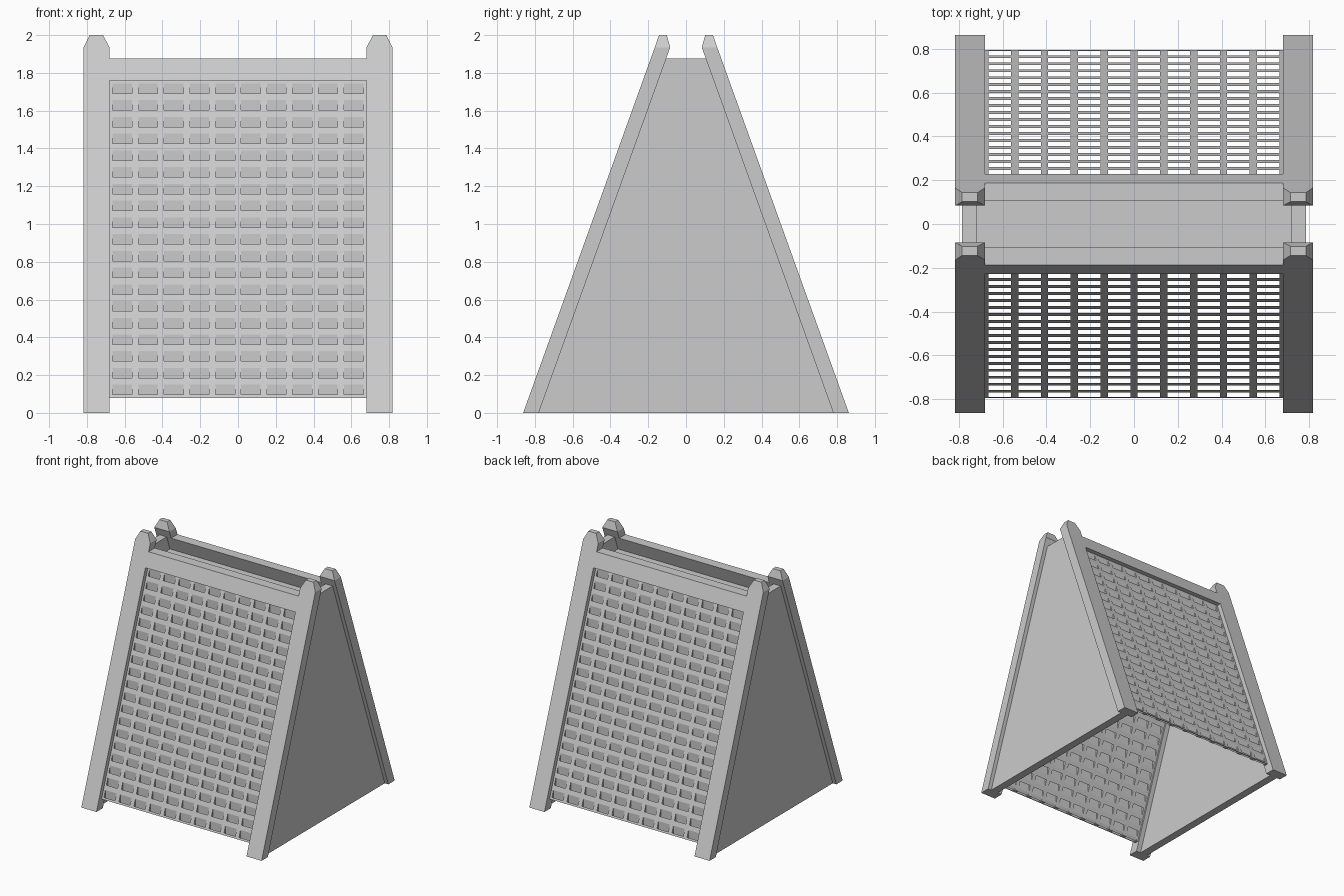
import bpy, bmesh

if "Cube" in bpy.data.objects:
    bpy.data.objects.remove(bpy.data.objects["Cube"])

SLOPE = 0.36                      # lean of both faces (y per z)
T = 0.03                          # lattice thickness along y


def line(y0, z):
    """y of a leaning line that starts at y0 on the ground."""
    return y0 + SLOPE * z


def add_loft(bm, rings):
    """Closed solid through rings of equal vertex count."""
    vs = [[bm.verts.new(p) for p in r] for r in rings]
    n = len(vs[0])
    bm.faces.new(vs[0])
    bm.faces.new(vs[-1])
    for a, b in zip(vs, vs[1:]):
        for i in range(n):
            j = (i + 1) % n
            bm.faces.new((a[i], a[j], b[j], b[i]))


def add_prism(bm, profile, x0, x1):
    """Extrude a (y, z) profile along x."""
    add_loft(bm, [[(x, y, z) for y, z in profile] for x in (x0, x1)])


def finish(bm, name, mx=False, my=False):
    bmesh.ops.recalc_face_normals(bm, faces=bm.faces)
    me = bpy.data.meshes.new(name)
    bm.to_mesh(me)
    bm.free()
    ob = bpy.data.objects.new(name, me)
    bpy.context.collection.objects.link(ob)
    if mx or my:
        m = ob.modifiers.new("Mirror", 'MIRROR')
        m.use_axis = (mx, my, False)
        m.use_mirror_merge = False
    return ob


# Leaning corner posts with tapered tips
bm = bmesh.new()
rings = []
for z, xa, xb, ya, yb in ((0, 0.68, 0.817, -0.862, -0.78),
                          (1.935, 0.68, 0.817, line(-0.862, 1.935), line(-0.78, 1.935)),
                          (2.0, 0.715, 0.785, -0.143, -0.102)):
    rings.append([(xa, ya, z), (xb, ya, z), (xb, yb, z), (xa, yb, z)])
add_loft(bm, rings)
finish(bm, "corner_posts", True, True)

# Top boards, flush with the posts
bm = bmesh.new()
add_prism(bm, [(line(-0.862, 1.76), 1.76), (line(-0.862, 1.875), 1.875),
               (line(-0.78, 1.875), 1.875), (line(-0.78, 1.76), 1.76)], -0.68, 0.68)
finish(bm, "top_boards", False, True)

# Solid end walls
bm = bmesh.new()
yt = line(-0.78, 1.875)
add_prism(bm, [(-0.78, 0), (yt, 1.875), (-yt, 1.875), (0.78, 0)], 0.72, 0.785)
finish(bm, "end_walls", True)

# Plate closing the gap between the top boards
bm = bmesh.new()
yp = line(-0.78, 1.74)
add_prism(bm, [(yp, 1.74), (line(-0.78, 1.76), 1.76),
               (-line(-0.78, 1.76), 1.76), (-yp, 1.74)], -0.72, 0.72)
finish(bm, "top_plate")

# Recessed lattice panels: upright bars and upright-walled slats
YO, ZB, ZT = -0.824, 0.08, 1.76
COLS, ROWS = 10, 19
PITCH, HOLE, TOP_HOLE = 0.0886, 0.053, 1.744

bm = bmesh.new()
for i in range(COLS + 1):
    xc = (i - COLS / 2) * 0.1362
    x0, x1 = max(xc - 0.017, -0.68), min(xc + 0.017, 0.68)
    add_prism(bm, [(line(YO, ZB), ZB), (line(YO, ZT), ZT),
                   (line(YO + T, ZT), ZT), (line(YO + T, ZB), ZB)], x0, x1)
finish(bm, "lattice_bars", False, True)

bm = bmesh.new()
drop = T / SLOPE
for k in range(ROWS + 1):
    z1 = ZT if k == 0 else TOP_HOLE - (k - 1) * PITCH - HOLE
    z0 = ZB if k == ROWS else TOP_HOLE - k * PITCH
    ya, yb = line(YO, z0), line(YO, z1)
    prof = [(ya, z0), (yb, z1), (yb, max(z1 - drop, ZB))]
    if k < ROWS:
        prof.append((ya, max(z0 - drop, ZB)))
    add_prism(bm, prof, -0.68, 0.68)
finish(bm, "lattice_slats", False, True)
